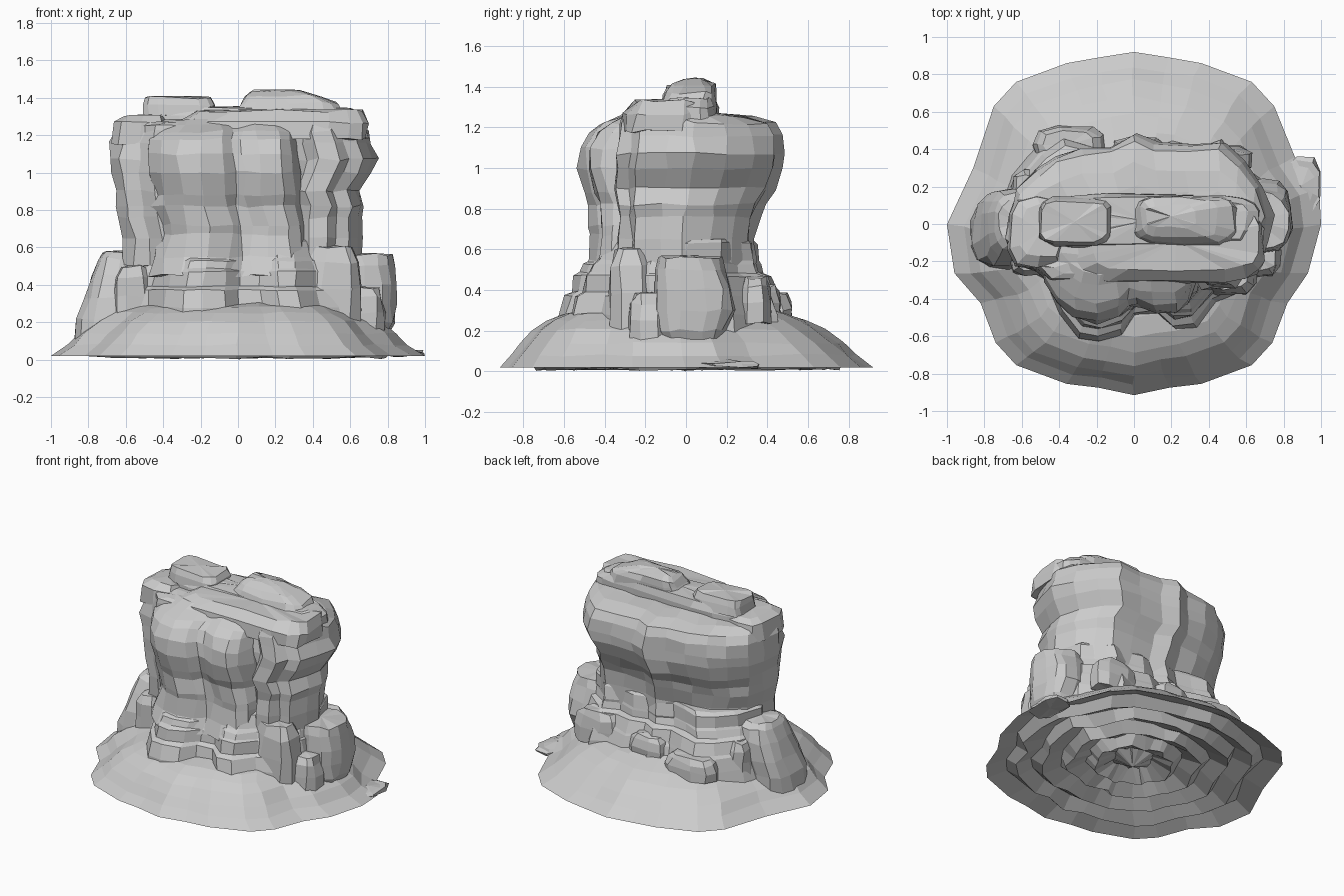
import bpy, bmesh, random
from math import cos, sin, pi

random.seed(4)


def loft(name, outline, levels, top=0.01, jitter=0.010, ripple_bottom=False):
    """Stack an outline at (z, x0, x1, y0, y1) levels into one faceted rock."""
    xs, ys = [p[0] for p in outline], [p[1] for p in outline]
    ax, bx, ay, by = min(xs), max(xs), min(ys), max(ys)
    bm = bmesh.new()
    rings = []
    for i, (z, x0, x1, y0, y1) in enumerate(levels):
        ring = []
        for x, y in outline:
            j = 0 if (ripple_bottom and i == 0) else jitter
            px = x0 + (x - ax) / (bx - ax) * (x1 - x0) + random.uniform(-j, j)
            py = y0 + (y - ay) / (by - ay) * (y1 - y0) + random.uniform(-j, j)
            ring.append(bm.verts.new((px, py, z + random.uniform(-j, j) * 0.9)))
        rings.append(ring)

    def bridge(a, b):
        n = len(a)
        for k in range(n):
            bm.faces.new((a[k], a[(k + 1) % n], b[(k + 1) % n], b[k]))

    def fan(ring, z):
        n = len(ring)
        c = bm.verts.new((sum(v.co.x for v in ring) / n, sum(v.co.y for v in ring) / n, z))
        for k in range(n):
            bm.faces.new((ring[k], ring[(k + 1) % n], c))

    for a, b in zip(rings, rings[1:]):
        bridge(a, b)
    fan(rings[-1], levels[-1][0] + top)
    low = rings[0]
    if ripple_bottom:  # crumpled concentric underside
        for k, s in enumerate((0.86, 0.80, 0.68, 0.62, 0.5, 0.44, 0.32, 0.26, 0.14)):
            inner = [bm.verts.new((v.co.x * s + random.uniform(-.02, .02),
                                   v.co.y * s + random.uniform(-.02, .02),
                                   (0.065, 0.003)[k % 2] + random.uniform(0, .015))) for v in rings[0]]
            bridge(inner, low)
            low = inner
    fan(low, 0.0 if ripple_bottom else levels[0][0])
    bmesh.ops.recalc_face_normals(bm, faces=bm.faces[:])
    me = bpy.data.meshes.new(name)
    bm.to_mesh(me)
    bm.free()
    ob = bpy.data.objects.new(name, me)
    bpy.context.collection.objects.link(ob)
    return ob


def blob(n, power=0.6):
    """Rounded-box outline with n sides."""
    pts = []
    for k in range(n):
        c, s = cos(2 * pi * (k + 0.5) / n), sin(2 * pi * (k + 0.5) / n)
        pts.append((abs(c) ** power * (1 if c > 0 else -1), abs(s) ** power * (1 if s > 0 else -1)))
    return pts


# Spreading scree skirt
skirt = [(0, -.91), (.19, -.87), (.36, -.85), (.63, -.75), (.74, -.63), (.82, -.42), (.93, -.26),
         (1, 0), (.99, .19), (.86, .36), (.75, .63), (.63, .76), (.36, .86), (.19, .89), (0, .92),
         (-.19, .89), (-.36, .86), (-.63, .76), (-.75, .63), (-.86, .3), (-1, 0), (-.96, -.26),
         (-.82, -.42), (-.74, -.63), (-.63, -.75), (-.36, -.85), (-.19, -.87)]
loft("scree_skirt", skirt,
     [(.02, -1, 1, -.915, .92), (.08, -.91, .90, -.865, .84), (.14, -.85, .84, -.82, .77),
      (.205, -.76, .76, -.76, .68), (.25, -.68, .68, -.69, .59), (.28, -.62, .62, -.61, .51),
      (.30, -.56, .57, -.50, .43)], jitter=.007, ripple_bottom=True)

# Stepped plinth with two lobes at the front
plinth = [(-.7, 0), (-.62, -.2), (-.47, -.28), (-.38, -.46), (-.28, -.58), (-.18, -.6), (-.06, -.56),
          (.02, -.47), (.14, -.46), (.24, -.54), (.34, -.53), (.45, -.4), (.6, -.33), (.7, -.2),
          (.74, 0), (.68, .22), (.55, .32), (.48, .42), (.36, .38), (.22, .42), (.1, .38), (0, .44),
          (-.12, .38), (-.25, .42), (-.38, .46), (-.5, .38), (-.62, .24)]
loft("lower_plinth", plinth,
     [(.18, -.74, .75, -.63, .50), (.28, -.71, .73, -.63, .49), (.37, -.70, .70, -.605, .46),
      (.39, -.68, .69, -.565, .45), (.47, -.66, .68, -.55, .42), (.485, -.65, .67, -.53, .38),
      (.53, -.63, .66, -.51, .365), (.545, -.62, .65, -.48, .36), (.63, -.61, .66, -.43, .35),
      (.65, -.58, .64, -.38, .33)], jitter=.007)

# Main tower, bulging near the top and dropping to a back shoulder
tower = [(-.66, .05), (-.68, -.1), (-.62, -.22), (-.52, -.24), (-.45, -.31), (-.25, -.31), (0, -.31),
         (.25, -.31), (.36, -.27), (.42, -.34), (.53, -.34), (.57, -.27), (.65, -.24), (.7, -.1),
         (.72, .03), (.67, .19), (.58, .32), (.48, .41), (.3, .41), (.12, .41), (0, .46), (-.12, .40),
         (-.28, .39), (-.42, .34), (-.52, .27), (-.62, .17)]
loft("main_tower", tower,
     [(.5, -.61, .65, -.33, .34), (.65, -.61, .66, -.33, .34), (.76, -.65, .66, -.33, .365),
      (.82, -.655, .68, -.34, .39), (.90, -.66, .65, -.345, .435), (1.0, -.68, .71, -.345, .475),
      (1.07, -.69, .745, -.34, .48), (1.16, -.68, .71, -.33, .475), (1.22, -.66, .69, -.32, .44),
      (1.25, -.65, .68, -.31, .33), (1.265, -.58, .66, -.29, .20)])

# Twin rounded columns on the front face
columns = [(-.48, 0), (-.48, -.3), (-.42, -.41), (-.32, -.49), (-.2, -.52), (-.08, -.48), (-.02, -.43),
           (.03, -.43), (.12, -.46), (.24, -.46), (.3, -.40), (.33, -.29), (.33, 0)]
loft("front_columns", columns,
     [(.45, -.47, .40, -.53, 0), (.55, -.45, .37, -.485, 0), (.67, -.42, .36, -.465, 0),
      (.72, -.42, .36, -.475, 0), (.82, -.46, .34, -.475, 0), (.88, -.45, .33, -.50, 0),
      (1.0, -.47, .33, -.535, 0), (1.10, -.48, .32, -.525, 0), (1.18, -.47, .31, -.485, 0),
      (1.22, -.46, .30, -.42, 0), (1.26, -.43, .27, -.33, 0), (1.28, -.38, .22, -.27, 0)])

# Cap layers on the summit: a long stepped strip with raised ends
loft("cap_strip", blob(20, .5), [(1.2, -.51, .67, -.14, .155), (1.30, -.51, .67, -.13, .16),
                                 (1.345, -.49, .60, -.11, .14)])
loft("cap_left", blob(12, .4), [(1.30, -.50, -.13, -.12, .14), (1.36, -.50, -.13, -.11, .14),
                                (1.40, -.49, -.15, -.09, .12)])
loft("cap_left_edge", blob(10), [(1.15, -.67, -.38, -.24, .16), (1.27, -.66, -.38, -.23, .14),
                                 (1.30, -.60, -.40, -.18, .10)])
loft("cap_front", blob(18, .5), [(1.18, -.36, .69, -.32, .10), (1.27, -.34, .69, -.31, .10),
                                 (1.33, -.22, .67, -.25, .08)])
loft("summit_ridge", blob(14, .45), [(1.31, -.02, .56, -.12, .15), (1.37, .01, .53, -.10, .15),
                                     (1.41, .04, .44, -.07, .14), (1.435, .07, .33, -.02, .10)])

# Side buttresses
loft("right_buttress", blob(14, .75),
     [(.12, .60, .80, -.09, .16), (.20, .56, .84, -.14, .19), (.30, .52, .845, -.15, .24),
      (.40, .5, .84, -.15, .23), (.50, .5, .835, -.15, .19), (.56, .5, .82, -.14, .17)])
loft("left_buttress", blob(14, .75),
     [(.10, -.87, -.5, -.26, .16), (.22, -.86, -.5, -.25, .17), (.33, -.82, -.5, -.23, .19),
      (.45, -.78, -.5, -.18, .18), (.54, -.75, -.5, -.14, .16), (.575, -.72, -.5, -.11, .13)])

# Loose boulders and small pillars around the foot
boulders = [("back_left", -.35, .42, .19, .10, .24, .38), ("back_centre", .02, .38, .14, .08, .26, .42),
            ("back_right", .45, .34, .17, .08, .24, .46), ("front_right", .50, -.27, .16, .11, .2, .60),
            ("right_foot", .67, -.18, .11, .10, .14, .38), ("left_front", -.56, -.19, .10, .09, .2, .50),
            ("left_back", -.56, .20, .10, .09, .22, .46), ("right_back", .90, .21, .09, .15, .02, .05)]
for name, x, y, rx, ry, z0, z1 in boulders:
    levels = []
    for t, s in ((0, 1), (.45, 1.02), (.8, .92), (1, .7)):
        levels.append((z0 + (z1 - z0) * t, x - rx * s, x + rx * s, y - ry * s, y + ry * s))
    loft("boulder_" + name, blob(9, .7), levels, jitter=.01)
